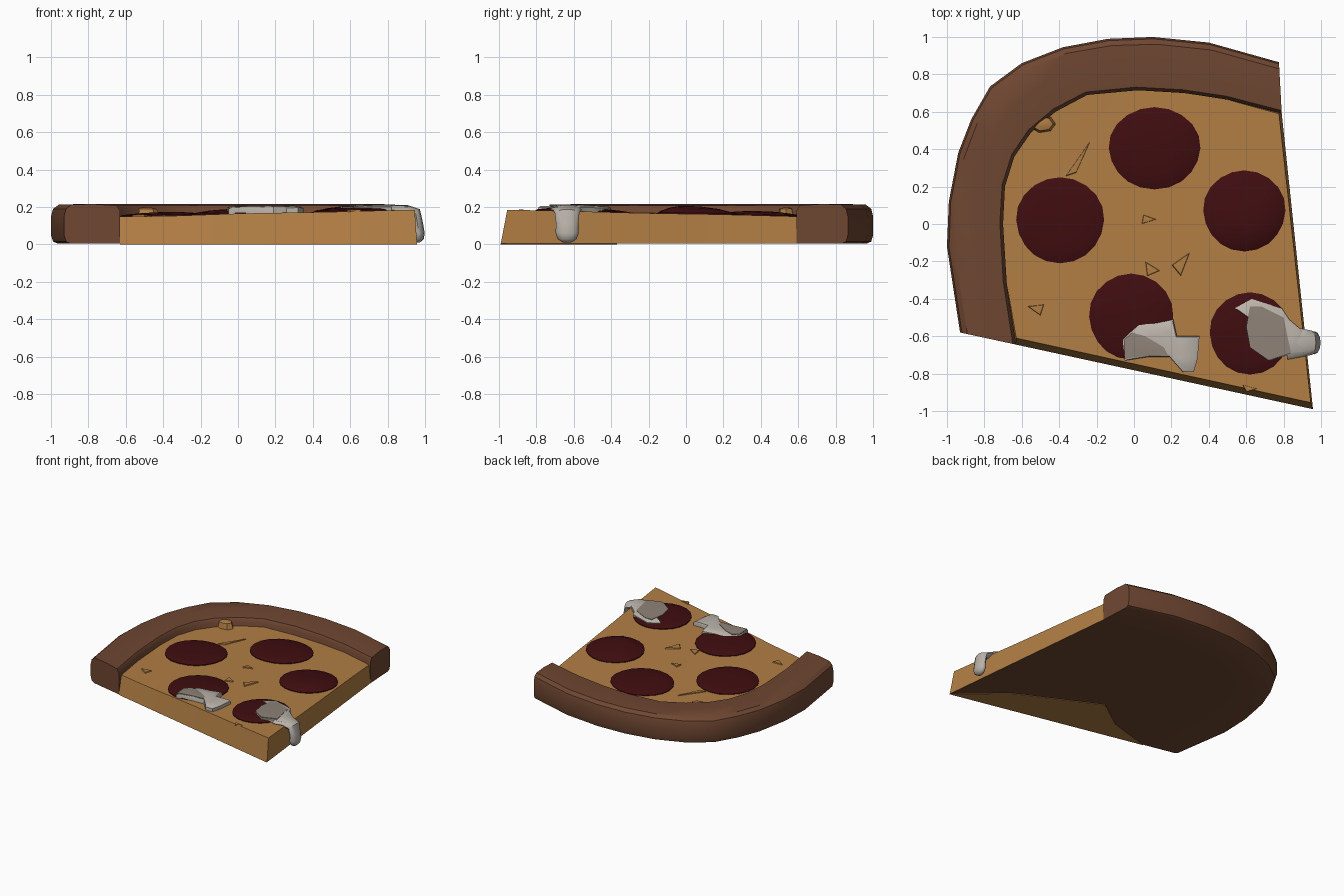
import bpy, bmesh, math
from mathutils import Vector

if "Cube" in bpy.data.objects:
    bpy.data.objects.remove(bpy.data.objects["Cube"])


def material(name, rgb):
    m = bpy.data.materials.new(name)
    m.diffuse_color = (*rgb, 1)
    m.use_nodes = True
    m.node_tree.nodes["Principled BSDF"].inputs["Base Color"].default_value = m.diffuse_color
    return m


BROWN = material("crust brown", (0.158, 0.062, 0.031))
ORANGE = material("cheese orange", (0.44, 0.208, 0.058))
RED = material("pepperoni red", (0.050, 0.004, 0.005))
CREAM = material("melted pale grey", (0.49, 0.45, 0.40))
TAN = material("melted tan grey", (0.27, 0.223, 0.188))

TIP = Vector((0.945, -0.955))
BASE = 0.004


def height(x, y):
    """Cheese surface: thickest at the tip, gently uneven."""
    d = min(1, (Vector((x, y)) - TIP).length / 1.75)
    return 0.185 - 0.04 * d + 0.004 * math.sin(7 * x + 1) * math.sin(6 * y) * d


def finish(name, bm, mats, angle=35):
    bmesh.ops.remove_doubles(bm, verts=bm.verts, dist=0.0005)
    bmesh.ops.recalc_face_normals(bm, faces=bm.faces)
    me = bpy.data.meshes.new(name)
    bm.to_mesh(me)
    bm.free()
    for m in mats:
        me.materials.append(m)
    ob = bpy.data.objects.new(name, me)
    bpy.context.collection.objects.link(ob)
    bpy.ops.object.select_all(action='DESELECT')
    ob.select_set(True)
    bpy.context.view_layer.objects.active = ob
    bpy.ops.object.shade_smooth_by_angle(angle=math.radians(angle))
    return ob


def loft(name, rings, mats, angle=35):
    """Closed rings of equal length, bridged and capped."""
    bm = bmesh.new()
    vs = [[bm.verts.new(p) for p in r] for r in rings]
    n = len(vs[0])
    for a, b in zip(vs, vs[1:]):
        for i in range(n):
            bm.faces.new((a[i], a[(i + 1) % n], b[(i + 1) % n], b[i]))
    bm.faces.new(vs[0])
    bm.faces.new(vs[-1])
    return finish(name, bm, mats, angle)


def pad(name, outline, steps, mats, z_at=height, shift=(0, 0)):
    """Domed patch: steps are (scale, height above the cheese)."""
    cx = sum(p[0] for p in outline) / len(outline)
    cy = sum(p[1] for p in outline) / len(outline)
    rings = []
    for s, dz in steps:
        ring = []
        for x, y in outline:
            px = cx + (x - cx) * s + shift[0] * (1 - s)
            py = cy + (y - cy) * s + shift[1] * (1 - s)
            ring.append((px, py, z_at(px, py) + dz))
        rings.append(ring)
    return loft(name, rings, mats, 40)


def ellipse(cx, cy, rx, ry, n=20):
    return [(cx + rx * math.cos(a) * (1 + 0.015 * math.sin(3 * a)),
             cy + ry * math.sin(a))
            for a in (2 * math.pi * i / n for i in range(n))]


# Crust: rounded section swept between the outer and inner arcs
outer = [(-0.93, -0.58), (-1, -0.12), (-0.99, 0.12), (-0.94, 0.38), (-0.87, 0.56),
         (-0.77, 0.735), (-0.6, 0.86), (-0.38, 0.945), (-0.14, 0.99), (0.1, 1.0),
         (0.4, 0.97), (0.775, 0.865)]
inner = [(-0.63, -0.645), (-0.68, -0.32), (-0.70, 0), (-0.69, 0.2), (-0.64, 0.36),
         (-0.55, 0.49), (-0.42, 0.6), (-0.25, 0.69), (0.02, 0.715), (0.27, 0.70),
         (0.5, 0.665), (0.79, 0.59)]
section = [(1, BASE), (1, 0.18), (0.94, 0.207), (0.5, 0.216), (0.13, 0.212),
           (0.035, 0.19), (0, 0.15), (0, 0.05), (0.035, 0.015), (0.12, BASE)]
loft("crust", [[(*Vector(o).lerp(Vector(i), u), z) for u, z in section]
               for o, i in zip(outer, inner)], [BROWN])

# Cheese wedge: fan from the tip to the crust, sloped on the cut sides
bm = bmesh.new()
N, ROWS = len(inner), 10
top, bottom = [], []
for i, p in enumerate(inner):
    low = Vector(p)
    high = low + Vector((0, 0.035) if i == 0 else (-0.015, 0) if i == N - 1 else (0, 0))
    top.append([])
    bottom.append([])
    for k in range(ROWS + 1):
        q = TIP.lerp(high, k / ROWS)
        top[i].append(bm.verts.new((q.x, q.y, height(q.x, q.y))))
        q = Vector((0.957, -0.99)).lerp(low, k / ROWS)
        bottom[i].append(bm.verts.new((q.x, q.y, BASE)))
for k in range(ROWS):
    for i in range(N - 1):
        for g in (top, bottom):
            ring = [g[i][k], g[i + 1][k], g[i + 1][k + 1], g[i][k + 1]]
            f = bm.faces.new(ring if k else [g[i][0], g[i + 1][1], g[i][1]])
            f.material_index = int(g is bottom)
    for i in (0, N - 1):
        bm.faces.new((top[i][k], top[i][k + 1], bottom[i][k + 1], bottom[i][k]))
for i in range(N - 1):
    bm.faces.new((top[i][-1], top[i + 1][-1], bottom[i + 1][-1], bottom[i][-1]))
finish("cheese_wedge", bm, [ORANGE, BROWN])

# Cheese colour showing on the underside along the front cut
under = [(0.957, -0.99), (0.62, -0.69), (-0.03, -0.37), (-0.27, -0.54), (-0.63, -0.645)]
loft("underside_cheese", [[(x, y, z) for x, y in under] for z in (0, BASE)], [ORANGE])

# Pepperoni slices: shallow domes
slices = [(0.11, 0.405, 0.245, 0.22, 0.026, 0, 0), (-0.395, 0.02, 0.235, 0.23, 0.024, 0, 0),
          (0.59, 0.07, 0.22, 0.217, 0.043, 0.03, -0.06), (-0.015, -0.495, 0.225, 0.23, 0.028, 0, 0),
          (0.62, -0.585, 0.215, 0.22, 0.024, 0, 0)]
for n, (x, y, rx, ry, h, sx, sy) in enumerate(slices):
    pad(f"pepperoni_{n + 1}", ellipse(x, y, rx, ry),
        [(1, -0.02), (1, 0.006), (0.94, 0.012), (0.6, 0.65 * h + 0.005), (0.25, h), (0.05, h)],
        [RED], shift=(sx, sy))

# Cheese mound against the inside of the crust
pad("cheese_mound", ellipse(-0.49, 0.535, 0.075, 0.05, 7),
    [(1, -0.01), (0.75, 0.045), (0.3, 0.052)], [ORANGE])

# Torn shards on the cheese surface
shards = [[(-0.37, 0.25), (-0.23, 0.45), (-0.31, 0.27)], [(0.04, 0.0), (0.12, 0.025), (0.05, 0.05)],
          [(0.06, -0.2), (0.14, -0.25), (0.07, -0.28)], [(0.2, -0.22), (0.3, -0.15), (0.25, -0.28)],
          [(-0.57, -0.44), (-0.48, -0.43), (-0.5, -0.49)], [(0.58, -0.86), (0.66, -0.88), (0.6, -0.9)]]
for n, s in enumerate(shards):
    pad(f"cheese_shard_{n + 1}", s, [(1, -0.004), (0.85, 0.008), (0.3, 0.01)], [ORANGE])

# Melted topping: pale pads with flat tan patches laid on them
melt = [(1, -0.005), (1, 0.026), (0.92, 0.034), (0.5, 0.037)]
patch = [(1, 0.032), (1, 0.0385), (0.5, 0.041)]
pad("front_melt", [(-0.06, -0.62), (0.02, -0.54), (0.12, -0.53), (0.21, -0.51), (0.23, -0.6),
                   (0.35, -0.6), (0.34, -0.72), (0.32, -0.79), (0.26, -0.79), (0.19, -0.71),
                   (0.08, -0.71), (-0.05, -0.73)], melt, [CREAM])
pad("front_melt_patch", [(-0.055, -0.62), (-0.01, -0.58), (0.06, -0.6), (0.16, -0.66),
                         (0.18, -0.7), (0.08, -0.705), (-0.05, -0.72)], patch, [TAN])
pad("side_melt", [(0.54, -0.45), (0.63, -0.4), (0.69, -0.42), (0.79, -0.45), (0.83, -0.51),
                  (0.9, -0.57), (0.91, -0.69), (0.83, -0.7), (0.72, -0.73), (0.62, -0.66),
                  (0.61, -0.5)], [(s, h - 0.004) for s, h in melt], [CREAM])
pad("side_melt_patch", [(0.62, -0.44), (0.68, -0.44), (0.8, -0.5), (0.82, -0.6), (0.84, -0.69),
                        (0.72, -0.73), (0.62, -0.66), (0.6, -0.55)],
    [(s, h - 0.004) for s, h in patch], [TAN])

# Drip running over the right cut: x, z, half depth, half width, tilt from flat
drip = []
for x, z, d, w, a in [(0.82, 0.185, 0.022, 0.09, 90), (0.9, 0.185, 0.026, 0.075, 80),
                      (0.95, 0.165, 0.032, 0.065, 45), (0.96, 0.11, 0.03, 0.06, 0),
                      (0.965, 0.06, 0.033, 0.062, 0), (0.965, 0.028, 0.028, 0.05, 0),
                      (0.96, 0.01, 0.012, 0.022, 0)]:
    t = math.radians(a)
    drip.append([(x + d * math.cos(b) * math.cos(t), -0.635 + w * math.sin(b),
                  z + d * math.cos(b) * math.sin(t))
                 for b in (2 * math.pi * i / 12 for i in range(12))])
loft("side_drip", drip, [CREAM], 50)
